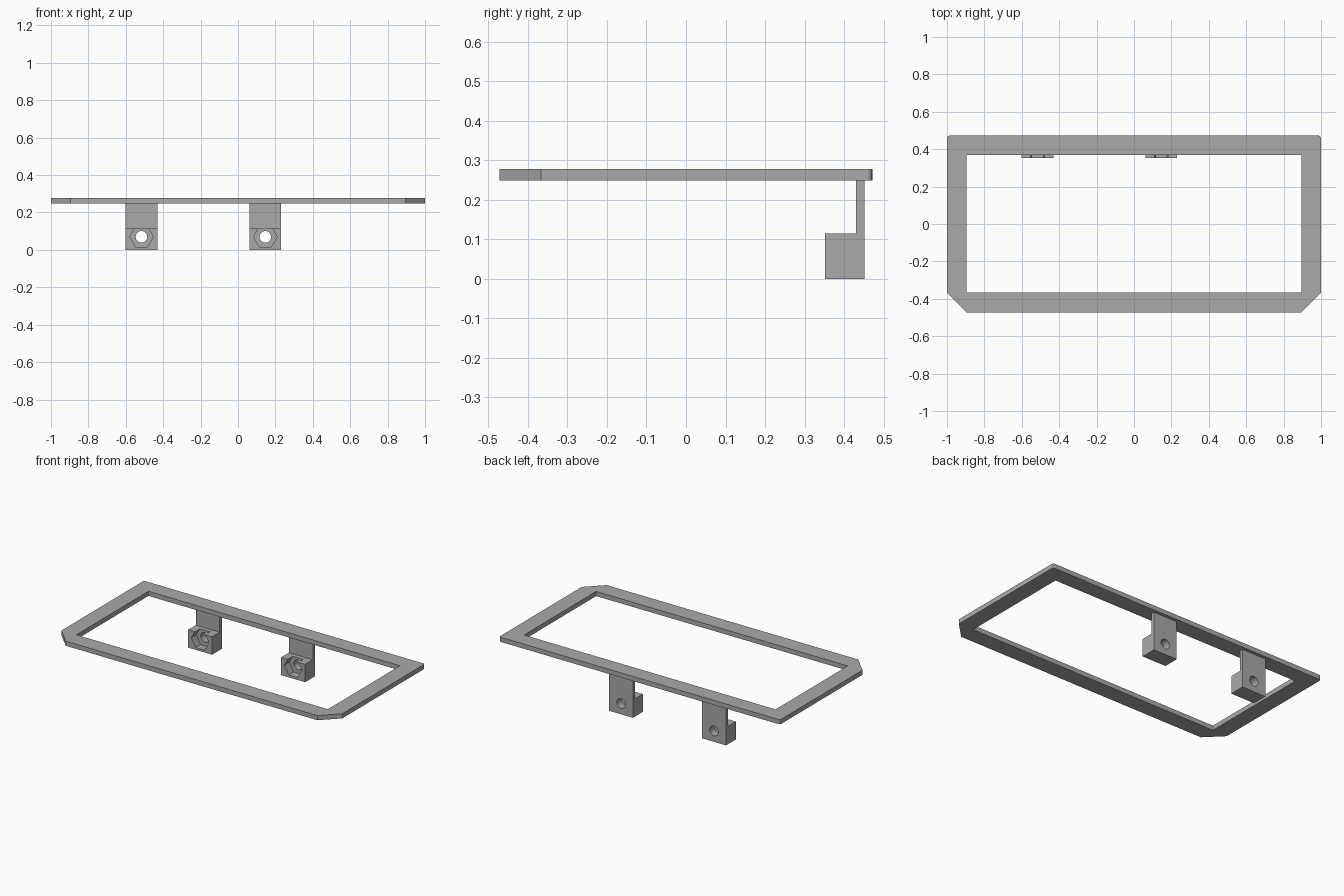
import bpy, bmesh, math
from mathutils import Matrix

if "Cube" in bpy.data.objects:
    bpy.data.objects.remove(bpy.data.objects["Cube"], do_unlink=True)

grey = bpy.data.materials.new("plain_grey")
grey.use_nodes = True
colour = (0.40, 0.40, 0.40, 1)
grey.diffuse_color = colour
grey.node_tree.nodes["Principled BSDF"].inputs["Base Color"].default_value = colour


def finish(name, bm):
    bmesh.ops.recalc_face_normals(bm, faces=bm.faces)
    mesh = bpy.data.meshes.new(name)
    bm.to_mesh(mesh)
    bm.free()
    mesh.materials.append(grey)
    obj = bpy.data.objects.new(name, mesh)
    bpy.context.collection.objects.link(obj)
    return obj


def prism(name, outline, depth, place):
    """Extrude a 2D outline by depth; place maps (u, v, w) to 3D."""
    bm = bmesh.new()
    rings = [[bm.verts.new(place(u, v, w)) for u, v in outline] for w in (0, depth)]
    for ring in rings:
        bm.faces.new(ring)
    n = len(outline)
    for i in range(n):
        j = (i + 1) % n
        bm.faces.new((rings[0][i], rings[0][j], rings[1][j], rings[1][i]))
    return finish(name, bm)


def cut(obj, cutter):
    mod = obj.modifiers.new("cut", "BOOLEAN")
    mod.operation = "DIFFERENCE"
    mod.solver = "EXACT"
    mod.object = cutter
    cutter.hide_render = True
    cutter.hide_viewport = True
    cutter.hide_set(True)


def rod(name, x, z, y0, y1, radius, sides):
    """Cylinder or hexagon running along y, with a corner towards x."""
    bm = bmesh.new()
    bmesh.ops.create_cone(bm, cap_ends=True, segments=sides, radius1=radius,
                          radius2=radius, depth=y1 - y0)
    lowest = max(bm.verts, key=lambda v: v.co.y).co
    spin = 0 if any(abs(v.co.y) < 1e-5 for v in bm.verts) else math.pi / sides
    bm.transform(Matrix.Translation((x, (y0 + y1) / 2, z))
                 @ Matrix.Rotation(math.pi / 2, 4, "X") @ Matrix.Rotation(spin, 4, "Z"))
    return finish(name, bm)


# Flat frame: chamfered front corners, slightly eased back corners
W, D, CH, R = 1.0, 0.472, 0.105, 0.012
right_half = [(W - CH, -D), (W, -D + CH), (W, D - R), (W - R * 0.3, D - R * 0.3), (W - R, D)]
outline = right_half + [(-x, y) for x, y in reversed(right_half)]
inner = W - CH
window = [(-inner, -0.365), (inner, -0.365), (inner, 0.368), (-inner, 0.368)]
frame = prism("frame", outline, 0.03, lambda u, v, w: (u, v, 0.248 + w))
opening = prism("opening_cutter", window, 0.2, lambda u, v, w: (u, v, 0.16 + w))
cut(frame, opening)

# Two hanging brackets: thin strap with a block, nut pocket and bolt hole
profile = [(0.352, 0), (0.452, 0), (0.452, 0.249), (0.43, 0.249), (0.43, 0.115), (0.352, 0.115)]
for side, x in (("right", -0.516), ("left", 0.146)):
    bracket = prism(side + "_bracket", profile, 0.17,
                    lambda u, v, w, x=x: (x - 0.085 + w, u, v))
    cut(bracket, rod(side + "_nut_cutter", x, 0.07, 0.30, 0.402, 0.063, 6))
    cut(bracket, rod(side + "_bolt_cutter", x, 0.07, 0.30, 0.50, 0.031, 32))
